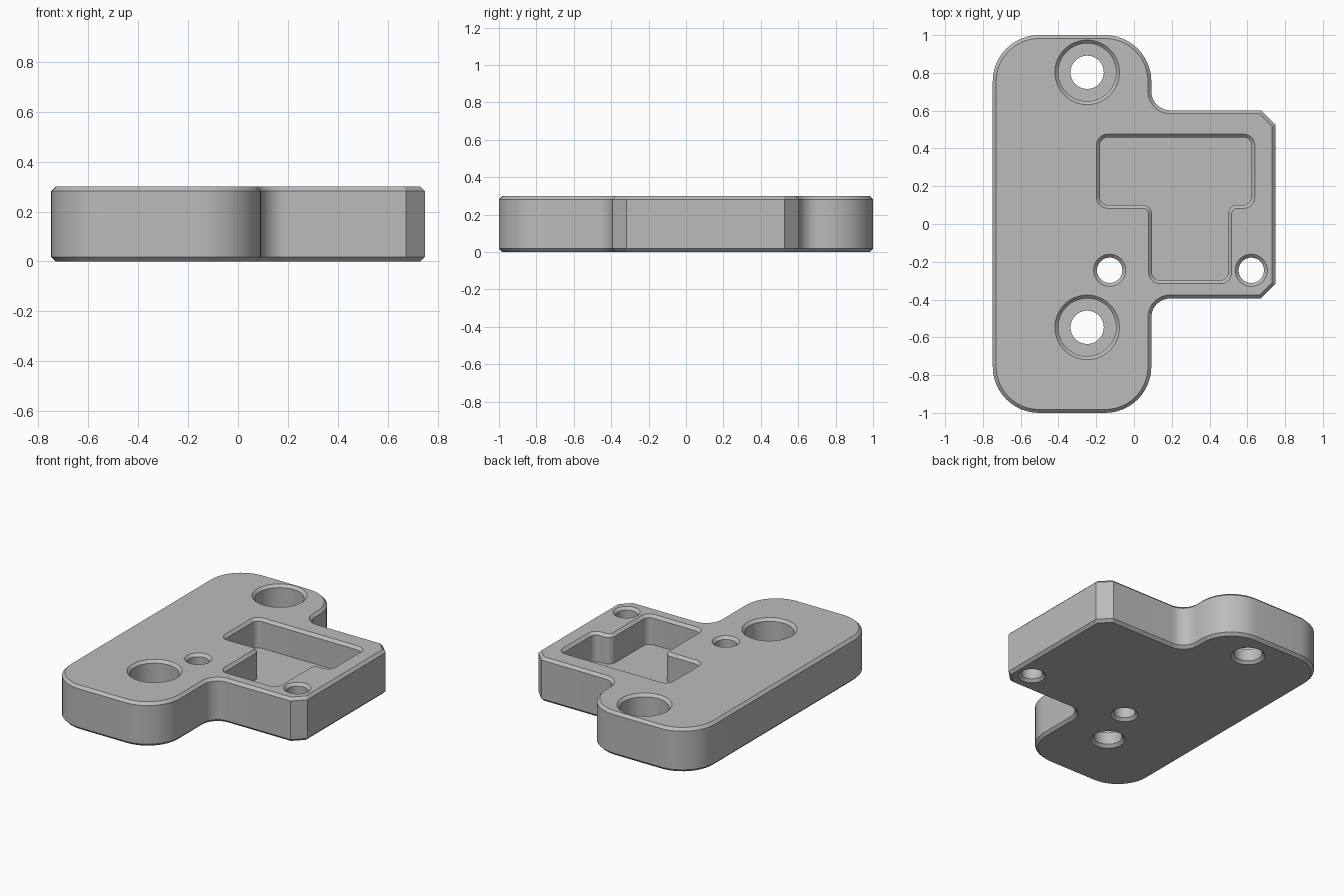
import bpy, bmesh, math
from mathutils import Vector

if "Cube" in bpy.data.objects:
    bpy.data.objects.remove(bpy.data.objects["Cube"])

H, C = 0.30, 0.018          # plate height, edge chamfer
POCKET_Z = 0.10             # level of the pocket and counterbore floors

grey = bpy.data.materials.new("grey")
grey.diffuse_color = (0.50, 0.50, 0.50, 1)
grey.use_nodes = True
grey.node_tree.nodes["Principled BSDF"].inputs["Base Color"].default_value = grey.diffuse_color


def rounded(corners, steps=12):
    """Counter-clockwise outline from (x, y, radius) corners."""
    pts, n = [], len(corners)
    for i, (x, y, r) in enumerate(corners):
        p = Vector((x, y))
        a = (Vector(corners[i - 1][:2]) - p).normalized()
        b = (Vector(corners[(i + 1) % n][:2]) - p).normalized()
        if r == 0:
            pts.append(p)
            continue
        half = a.angle(b) / 2
        centre = p + (a + b).normalized() * r / math.sin(half)
        start = p + a * r / math.tan(half) - centre
        end = p + b * r / math.tan(half) - centre
        sweep = -start.angle_signed(end)
        for k in range(steps + 1):
            t = sweep * k / steps
            c, s = math.cos(t), math.sin(t)
            pts.append(centre + Vector((start.x * c - start.y * s,
                                        start.x * s + start.y * c)))
    return pts


def inset(pts, d):
    """Move every edge of a counter-clockwise outline inward by d."""
    out = []
    for i, p in enumerate(pts):
        e1 = (p - pts[i - 1]).normalized()
        e2 = (pts[(i + 1) % len(pts)] - p).normalized()
        n1, n2 = Vector((-e1.y, e1.x)), Vector((-e2.y, e2.x))
        out.append(p + (n1 + n2) * d / (1 + n1.dot(n2)))
    return out


def loft(name, sections):
    """Closed solid through (outline, z) sections."""
    bm = bmesh.new()
    rings = [[bm.verts.new((p.x, p.y, z)) for p in pts] for pts, z in sections]
    for lo, hi in zip(rings, rings[1:]):
        for i in range(len(lo)):
            j = (i + 1) % len(lo)
            bm.faces.new((lo[i], lo[j], hi[j], hi[i]))
    bm.faces.new(rings[0][::-1])
    bm.faces.new(rings[-1])
    bmesh.ops.recalc_face_normals(bm, faces=bm.faces)
    mesh = bpy.data.meshes.new(name)
    bm.to_mesh(mesh)
    bm.free()
    mesh.materials.append(grey)
    obj = bpy.data.objects.new(name, mesh)
    bpy.context.collection.objects.link(obj)
    return obj


def hole(name, x, y, profile, sides=64):
    """Round cutter from (radius, z) pairs."""
    def circle(r):
        return [Vector((x + r * math.cos(math.tau * k / sides),
                        y + r * math.sin(math.tau * k / sides)))
                for k in range(sides)]
    return loft(name, [(circle(r), z) for r, z in profile])


# Plate: long rounded bar with a clipped-corner block on its right side
outline = rounded([
    (-0.748, -1, 0.245), (0.092, -1, 0.245), (0.092, -0.394, -0.0 + 0.1),
    (0.672, -0.394, 0), (0.748, -0.318, 0), (0.748, 0.526, 0),
    (0.672, 0.602, 0), (0.092, 0.602, 0.1), (0.092, 1, 0.245),
    (-0.748, 1, 0.245)])
small = inset(outline, C)
plate = loft("plate", [(small, 0), (outline, C), (outline, H - C), (small, H)])

# Stepped pocket with a chamfered rim
rim = rounded([
    (0.077, -0.316, 0.06), (0.517, -0.316, 0.06), (0.517, 0.083, 0.03),
    (0.640, 0.083, 0.06), (0.640, 0.476, 0.06), (-0.199, 0.476, 0.06),
    (-0.199, 0.083, 0.06), (0.077, 0.083, 0.03)], 8)
wall = inset(rim, C)
cutters = [loft("pocket_cutter", [(wall, POCKET_Z), (wall, H - C),
                                  (rim, H), (rim, H + 0.1)])]

# Counterbored mounting holes
for i, y in enumerate((0.803, -0.547)):
    cutters.append(hole(f"counterbore_cutter_{i}", -0.248, y, [
        (0.088 + C, -0.1), (0.088 + C, 0), (0.088, C), (0.088, POCKET_Z),
        (0.153, POCKET_Z), (0.153, H - C), (0.153 + C, H), (0.153 + C, H + 0.1)]))

# Small through holes
for i, x in enumerate((-0.129, 0.621)):
    cutters.append(hole(f"small_hole_cutter_{i}", x, -0.245, [
        (0.067 + C, -0.1), (0.067 + C, 0), (0.067, C),
        (0.067, H - C), (0.067 + C, H), (0.067 + C, H + 0.1)]))

# Cut everything out of the plate
bpy.context.view_layer.objects.active = plate
plate.select_set(True)
for cutter in cutters:
    cutter.hide_render = True
    mod = plate.modifiers.new("cut", 'BOOLEAN')
    mod.operation, mod.solver, mod.object = 'DIFFERENCE', 'EXACT', cutter
    bpy.ops.object.modifier_apply(modifier=mod.name)
for cutter in cutters:
    bpy.data.objects.remove(cutter)
bpy.ops.object.shade_smooth_by_angle(angle=math.radians(30))
